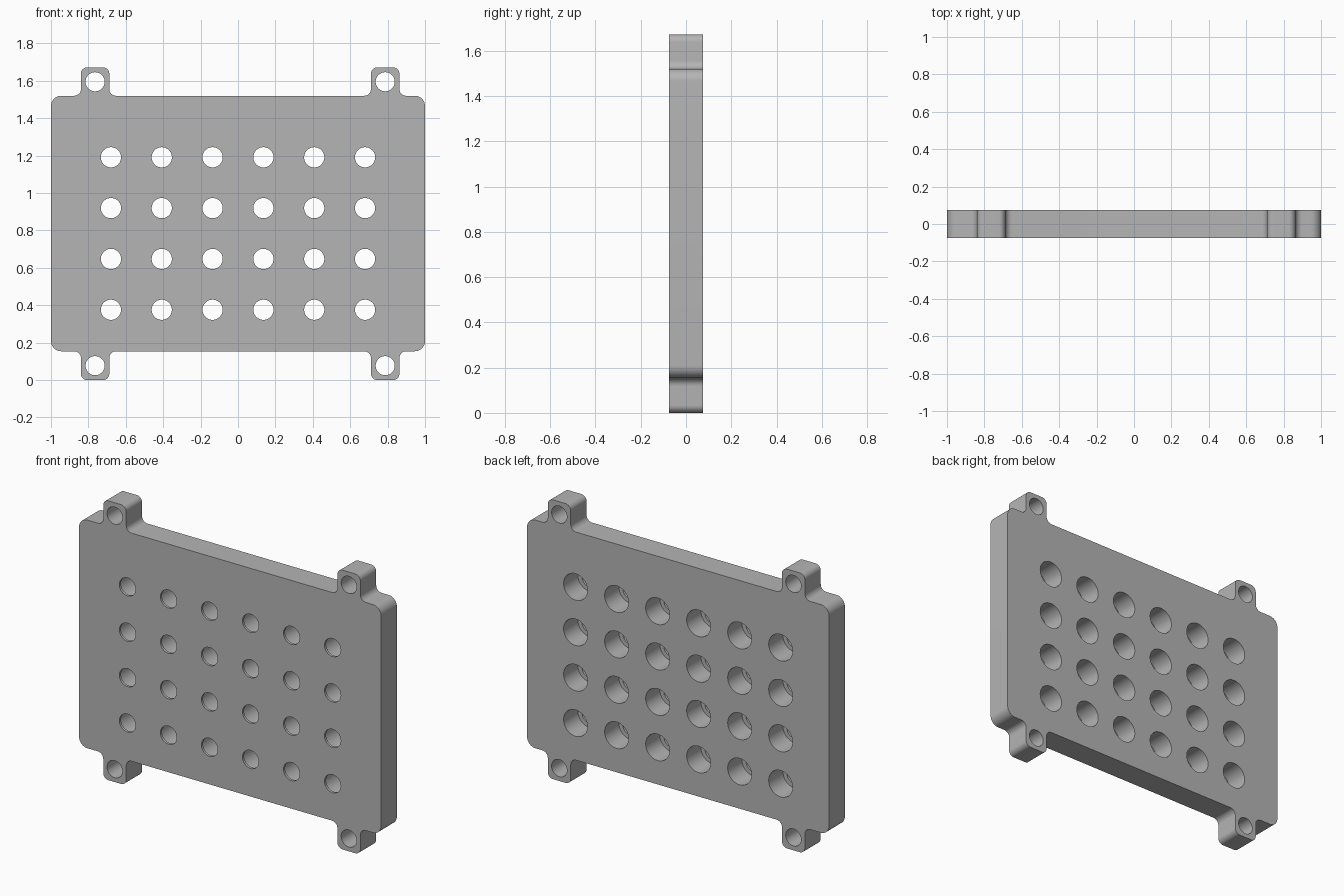
import bpy, bmesh, math
from mathutils import Vector, Matrix

if "Cube" in bpy.data.objects:
    bpy.data.objects.remove(bpy.data.objects["Cube"], do_unlink=True)

HALF_T = 0.075          # half thickness of the plate
LOW, HIGH, TOP = 0.154, 1.52, 1.672
TABS = (-0.764, 0.787)  # tab centres along x
TAB_W = 0.076           # half width of a tab
LIP = 0.015             # thin front wall of the stepped holes

grey = bpy.data.materials.new("plain grey")
grey.use_nodes = True
grey.diffuse_color = (0.46, 0.46, 0.46, 1)
grey.node_tree.nodes["Principled BSDF"].inputs["Base Color"].default_value = grey.diffuse_color


def rounded(points, steps=10):
    """Round every corner (x, z, radius) of a closed right-angled outline."""
    out = []
    for i, (x, z, r) in enumerate(points):
        p = Vector((x, z))
        a = (Vector(points[i - 1][:2]) - p).normalized() * r
        b = (Vector(points[(i + 1) % len(points)][:2]) - p).normalized() * r
        for k in range(steps + 1):
            t = math.pi / 2 * k / steps
            out.append(p + a * (1 - math.sin(t)) + b * (1 - math.cos(t)))
    return out


def edge_with_tabs(z_plate, z_tab):
    """One long side of the outline, from left corner to right corner."""
    pts = [(-1, z_plate, 0.055)]
    for c in TABS:
        pts += [(c - TAB_W, z_plate, 0.036), (c - TAB_W, z_tab, 0.034),
                (c + TAB_W, z_tab, 0.034), (c + TAB_W, z_plate, 0.036)]
    return pts + [(1, z_plate, 0.055)]


def make_object(name, bm):
    bmesh.ops.recalc_face_normals(bm, faces=bm.faces)
    mesh = bpy.data.meshes.new(name)
    bm.to_mesh(mesh)
    bm.free()
    mesh.materials.append(grey)
    obj = bpy.data.objects.new(name, mesh)
    bpy.context.collection.objects.link(obj)
    return obj


def cylinders(name, centres, radius, y0, y1):
    """Cylinders along y, used to cut holes."""
    bm = bmesh.new()
    for x, z in centres:
        place = Matrix.Translation((x, (y0 + y1) / 2, z)) @ Matrix.Rotation(math.pi / 2, 4, 'X')
        bmesh.ops.create_cone(bm, cap_ends=True, segments=64, radius1=radius,
                              radius2=radius, depth=y1 - y0, matrix=place)
    obj = make_object(name, bm)
    obj.hide_render = True
    return obj


# Plate with four mounting tabs
outline = rounded(edge_with_tabs(LOW, 0) + edge_with_tabs(HIGH, TOP)[::-1])
bm = bmesh.new()
face = bm.faces.new([bm.verts.new((p.x, -HALF_T, p.y)) for p in outline])
ext = bmesh.ops.extrude_face_region(bm, geom=[face])
bmesh.ops.translate(bm, vec=(0, 2 * HALF_T, 0),
                    verts=[v for v in ext["geom"] if isinstance(v, bmesh.types.BMVert)])
plate = make_object("perforated_plate", bm)

# Hole grid: narrow at the front, wide bore from the back
PITCH = 0.2717
grid = [((i - 2.5) * PITCH, 0.376 + j * PITCH) for i in range(6) for j in range(4)]
tab_holes = [(x, z) for x in TABS for z in (0.077, TOP - 0.077)]
cutters = [
    cylinders("narrow_hole_cutter", grid, 0.054, -0.2, 0.2),
    cylinders("wide_bore_cutter", grid, 0.079, LIP - HALF_T, 0.2),
    cylinders("tab_hole_cutter", tab_holes, 0.051, -0.2, 0.2),
]
for cutter in cutters:
    cut = plate.modifiers.new(cutter.name, 'BOOLEAN')
    cut.operation = 'DIFFERENCE'
    cut.solver = 'EXACT'
    cut.object = cutter

# Bake the cuts, drop the cutters and smooth the round walls
bpy.ops.object.select_all(action='DESELECT')
plate.select_set(True)
bpy.context.view_layer.objects.active = plate
for cutter in cutters:
    bpy.ops.object.modifier_apply(modifier=cutter.name)
    bpy.data.objects.remove(cutter, do_unlink=True)
bpy.ops.object.shade_smooth_by_angle(angle=math.radians(30))
